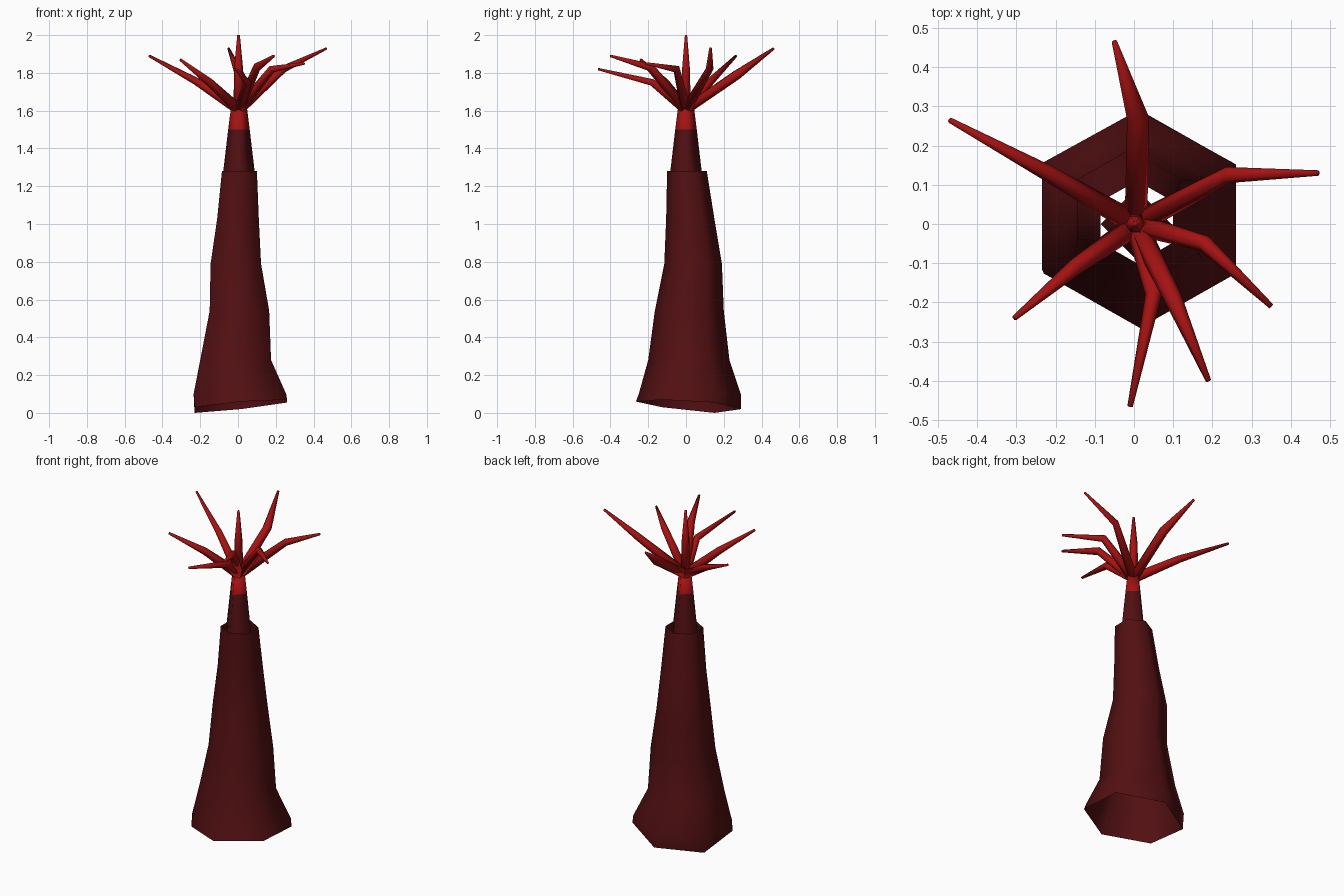
import bpy, bmesh, math
from mathutils import Vector

if "Cube" in bpy.data.objects:
    bpy.data.objects.remove(bpy.data.objects["Cube"])


def material(name, color):
    m = bpy.data.materials.new(name)
    m.diffuse_color = (*color, 1)
    m.use_nodes = True
    m.node_tree.nodes["Principled BSDF"].inputs["Base Color"].default_value = m.diffuse_color
    return m


DARK = material("dark maroon", (0.085, 0.005, 0.006))
RED = material("bright red", (0.38, 0.006, 0.006))


def loft(name, rings, mats, cap_start=False, cap_end=False):
    """Join rings of points with quads into one smooth object."""
    bm = bmesh.new()
    loops = [[bm.verts.new(p) for p in ring] for ring in rings]
    n = len(loops[0])
    for a, b in zip(loops, loops[1:]):
        for i in range(n):
            j = (i + 1) % n
            bm.faces.new((a[i], a[j], b[j], b[i]))
    if cap_start:
        bm.faces.new(loops[0][::-1])
    if cap_end:
        bm.faces.new(loops[-1])
    for f in bm.faces:
        f.smooth = True
    me = bpy.data.meshes.new(name)
    bm.to_mesh(me)
    bm.free()
    for m in mats:
        me.materials.append(m)
    ob = bpy.data.objects.new(name, me)
    bpy.context.collection.objects.link(ob)
    return ob


# Open hexagonal tube: z, x min, x max, y min, y max
profile = [
    (0.00, -0.23, 0.26, -0.265, 0.29),
    (0.10, -0.235, 0.255, -0.25, 0.29),
    (0.28, -0.20, 0.175, -0.20, 0.23),
    (0.54, -0.15, 0.165, -0.165, 0.20),
    (0.79, -0.145, 0.122, -0.115, 0.19),
    (1.03, -0.11, 0.11, -0.105, 0.15),
    (1.28, -0.085, 0.10, -0.10, 0.11),
]
rim_z = [0.055, 0.02, 0.0, 0.03, 0.06, 0.07]   # uneven foot
rings = []
for k, (z, x0, x1, y0, y1) in enumerate(profile):
    cy, hy = (y0 + y1) / 2, (y1 - y0) / 2
    ring = []
    for i in range(6):
        a = math.radians(30 + 60 * i)
        c = math.cos(a)
        x = x1 if c > 0.1 else x0 if c < -0.1 else (x0 + x1) / 2
        ring.append((x, cy + hy * math.sin(a), rim_z[i] if k == 0 else z))
    rings.append(ring)
loft("outer_tube", rings, [DARK])

# Four-sided stem, bright above z = 1.5
rings = []
for z, r in ((1.20, 0.09), (1.28, 0.083), (1.5, 0.057), (1.61, 0.043)):
    rings.append([(r * math.cos(i * math.pi / 2) + 0.005, r * math.sin(i * math.pi / 2), z)
                  for i in range(4)])
stem = loft("stem", rings, [DARK, RED], cap_end=True)
for f in stem.data.polygons:
    f.material_index = int(f.center.z > 1.5)

# Bent, tapering tentacles: bend point, tip, bend radius
tentacles = [
    ((0.01, 0.27, 1.79), (-0.05, 0.465, 1.93), 0.028),
    ((-0.22, 0.13, 1.755), (-0.47, 0.265, 1.89), 0.021),
    ((0.24, 0.125, 1.82), (0.47, 0.13, 1.93), 0.021),
    ((0.18, -0.05, 1.82), (0.35, -0.21, 1.85), 0.021),
    ((0.10, -0.19, 1.83), (0.19, -0.40, 1.89), 0.023),
    ((0.05, -0.18, 1.75), (-0.01, -0.465, 1.82), 0.021),
    ((-0.15, -0.11, 1.75), (-0.305, -0.24, 1.87), 0.021),
    ((0.003, 0, 1.82), (0.003, 0, 2.0), 0.024),
]
SIDES = 6
for n, (bend, tip, r) in enumerate(tentacles):
    pts = [Vector((0.005, 0, 1.605)), Vector(bend), Vector(tip)]
    d0, d1 = (pts[1] - pts[0]).normalized(), (pts[2] - pts[1]).normalized()
    rings = []
    for p, d, rad in zip(pts, (d0, (d0 + d1).normalized(), d1), (0.029, r, 0.007)):
        ref = Vector((0, 1, 0)) if abs(d.z) > 0.95 else Vector((0, 0, 1))
        u = ref.cross(d).normalized()
        v = d.cross(u)
        rings.append([p + rad * (u * math.cos(2 * math.pi * i / SIDES)
                                 + v * math.sin(2 * math.pi * i / SIDES))
                      for i in range(SIDES)])
    loft(f"tentacle_{n + 1}", rings, [RED], cap_start=True, cap_end=True)
